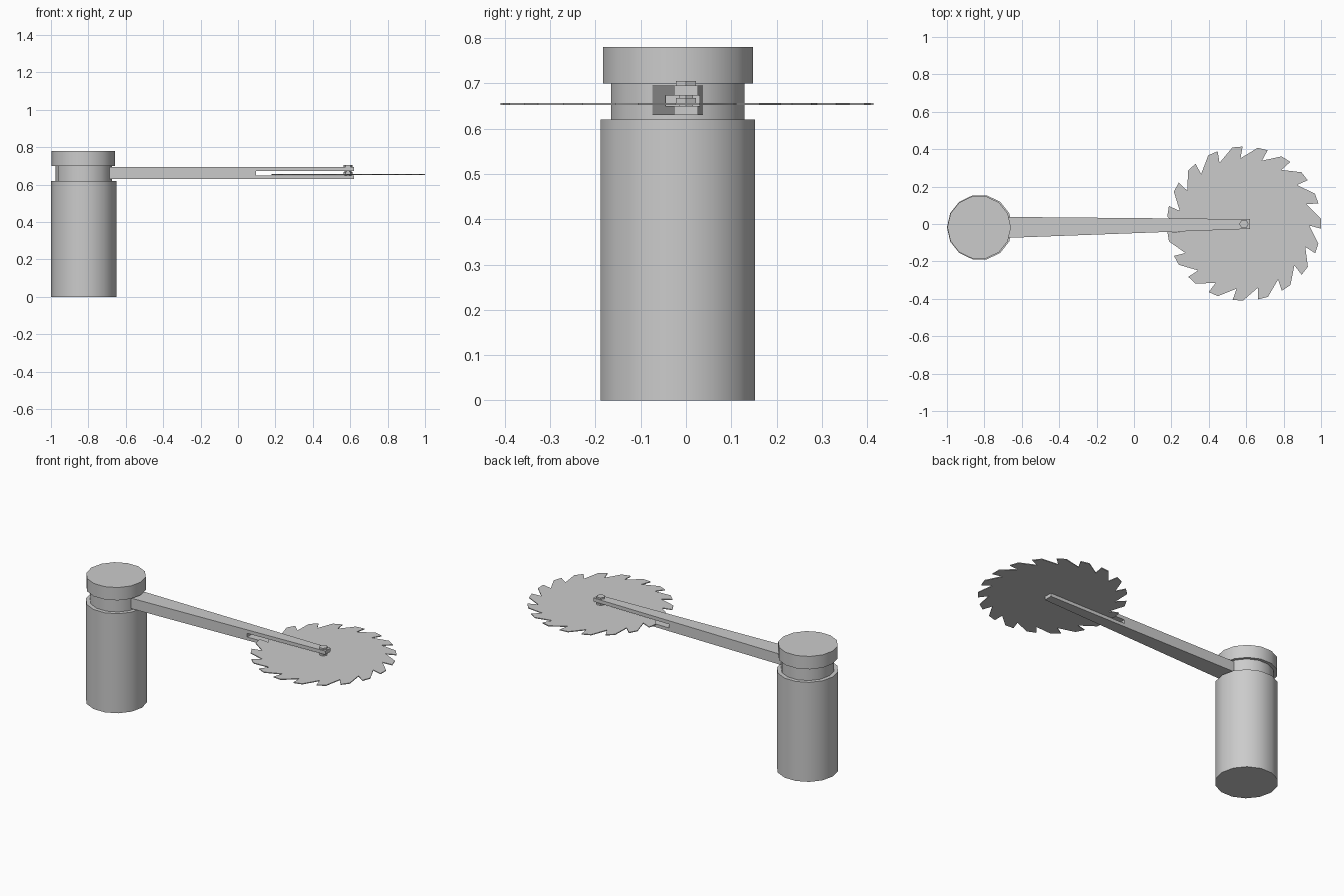
import bpy, bmesh
from math import sin, cos, radians

if "Cube" in bpy.data.objects:
    bpy.data.objects.remove(bpy.data.objects["Cube"])


def cylinder(name, x, y, r, z0, z1, sides, smooth=True):
    # upright cylinder with a corner on the +x side
    ring = [(x + r * cos(radians(360 * i / sides)),
             y + r * sin(radians(360 * i / sides))) for i in range(sides)]
    return prism(name, ring, z0, z1, smooth)


def prism(name, outline, z0, z1, smooth=False):
    # extrude a flat outline from z0 to z1
    bm = bmesh.new()
    face = bm.faces.new([bm.verts.new((x, y, z0)) for x, y in outline])
    ext = bmesh.ops.extrude_face_region(bm, geom=[face])
    for g in ext["geom"]:
        if isinstance(g, bmesh.types.BMVert):
            g.co.z = z1
    return finish(name, bm, smooth)


def finish(name, bm, smooth=False):
    bmesh.ops.recalc_face_normals(bm, faces=bm.faces)
    me = bpy.data.meshes.new(name)
    bm.to_mesh(me)
    bm.free()
    ob = bpy.data.objects.new(name, me)
    bpy.context.collection.objects.link(ob)
    if smooth:
        bpy.ops.object.select_all(action='DESELECT')
        ob.select_set(True)
        bpy.context.view_layer.objects.active = ob
        bpy.ops.object.shade_smooth_by_angle(angle=radians(35))
    return ob


# Post: body, recessed neck, cap
PX, PY = -0.825, -0.018
cylinder("post_body", PX, PY, 0.175, 0, 0.62, 14)
cylinder("post_neck", PX, PY, 0.151, 0.62, 0.70, 14)
cylinder("post_cap", PX - 0.003, PY, 0.17, 0.70, 0.78, 14)

# Tapered arm: forked side profile, width shrinking towards the tip
X0, X1 = -0.70, 0.62
profile = [(X0, 0.63), (X1, 0.63), (X1, 0.65), (0.095, 0.65),
           (0.095, 0.673), (X1, 0.673), (X1, 0.695), (X0, 0.695)]
bm = bmesh.new()
sides = []
for ya, yb in ((-0.075, -0.026), (0.038, 0.026)):
    vs = [bm.verts.new((x, ya + (yb - ya) * (x - X0) / (X1 - X0), z))
          for x, z in profile]
    bm.faces.new(vs)
    sides.append(vs)
a, b = sides
for i in range(len(a)):
    j = (i + 1) % len(a)
    bm.faces.new((a[i], a[j], b[j], b[i]))
finish("forked_arm", bm)

# Saw blade: each tooth has a root, a sloped back and a short flat tip
BX, BY, TEETH = 0.588, 0.002, 19
outline = []
for k in range(TEETH):
    for off, r in ((-3, 0.35), (10.3, 0.412), (17.9, 0.412)):
        t = radians(90 - (360 * k / TEETH + off))
        outline.append((BX + r * cos(t), BY + r * sin(t)))
prism("saw_blade", outline, 0.652, 0.657)

# Axle: spacer inside the fork, pin and nut on top
cylinder("axle_spacer", BX, 0, 0.025, 0.655, 0.668, 6)
cylinder("axle_pin", BX, 0, 0.018, 0.64, 0.70, 6)
cylinder("axle_nut", BX, 0, 0.025, 0.694, 0.705, 6)
